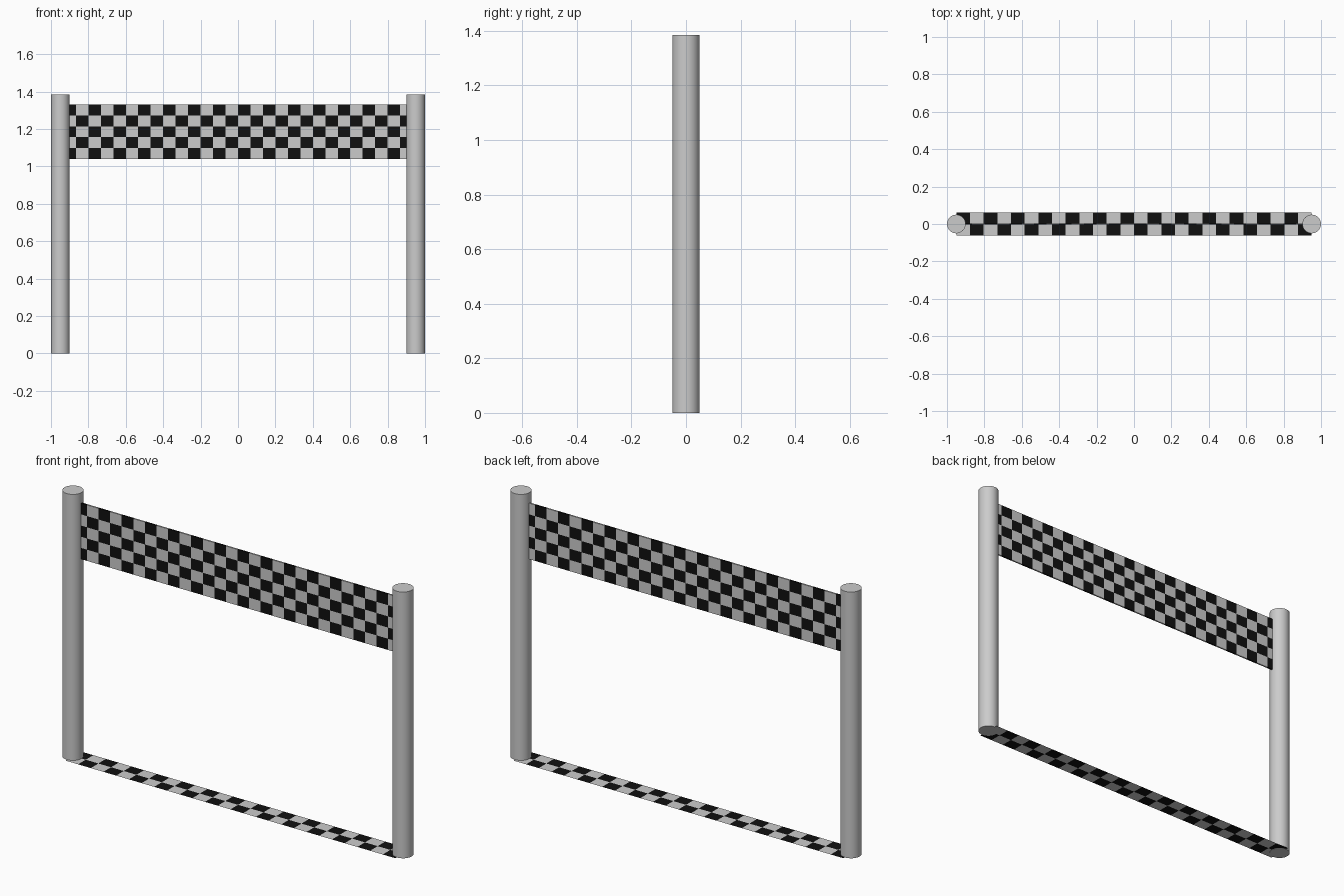
import bpy, bmesh, math
from mathutils import Matrix

if "Cube" in bpy.data.objects:
    bpy.data.objects.remove(bpy.data.objects["Cube"])

black = bpy.data.materials.new("black")
black.diffuse_color = (0.005, 0.005, 0.005, 1)
black.use_nodes = True
black.node_tree.nodes["Principled BSDF"].inputs["Base Color"].default_value = black.diffuse_color


def checker(name, width, height, cols, rows, matrix, phase):
    """Flat checkered panel: slot 0 stays plain grey, slot 1 is black."""
    bm = bmesh.new()
    verts = [[bm.verts.new(((c / cols - 0.5) * width, (r / rows - 0.5) * height, 0))
              for c in range(cols + 1)] for r in range(rows + 1)]
    for r in range(rows):
        for c in range(cols):
            f = bm.faces.new((verts[r][c], verts[r][c + 1],
                              verts[r + 1][c + 1], verts[r + 1][c]))
            f.material_index = (r + c + phase) % 2
    bm.transform(matrix)
    me = bpy.data.meshes.new(name)
    bm.to_mesh(me)
    bm.free()
    me.materials.append(None)
    me.materials.append(black)
    ob = bpy.data.objects.new(name, me)
    bpy.context.collection.objects.link(ob)
    return ob


# Posts
POST_H = 1.385
for side, label in ((-1, "left_post"), (1, "right_post")):
    bpy.ops.mesh.primitive_cylinder_add(vertices=32, radius=0.05, depth=POST_H,
                                        location=(side * 0.95, 0, POST_H / 2))
    bpy.context.object.name = label
    bpy.ops.object.shade_smooth_by_angle(angle=math.radians(40))

# Hanging banner, thin cloth between the posts
banner = checker("banner", 1.8667, 0.291, 28, 5,
                 Matrix.Translation((0, 0, 1.1855)) @ Matrix.Rotation(math.pi / 2, 4, 'X'), 1)
solid = banner.modifiers.new("thickness", 'SOLIDIFY')
solid.thickness = 0.008
solid.offset = 0

# Painted line on the ground
checker("finish_line", 1.9, 0.125, 26, 2, Matrix.Translation((0, 0, 0.001)), 0)
